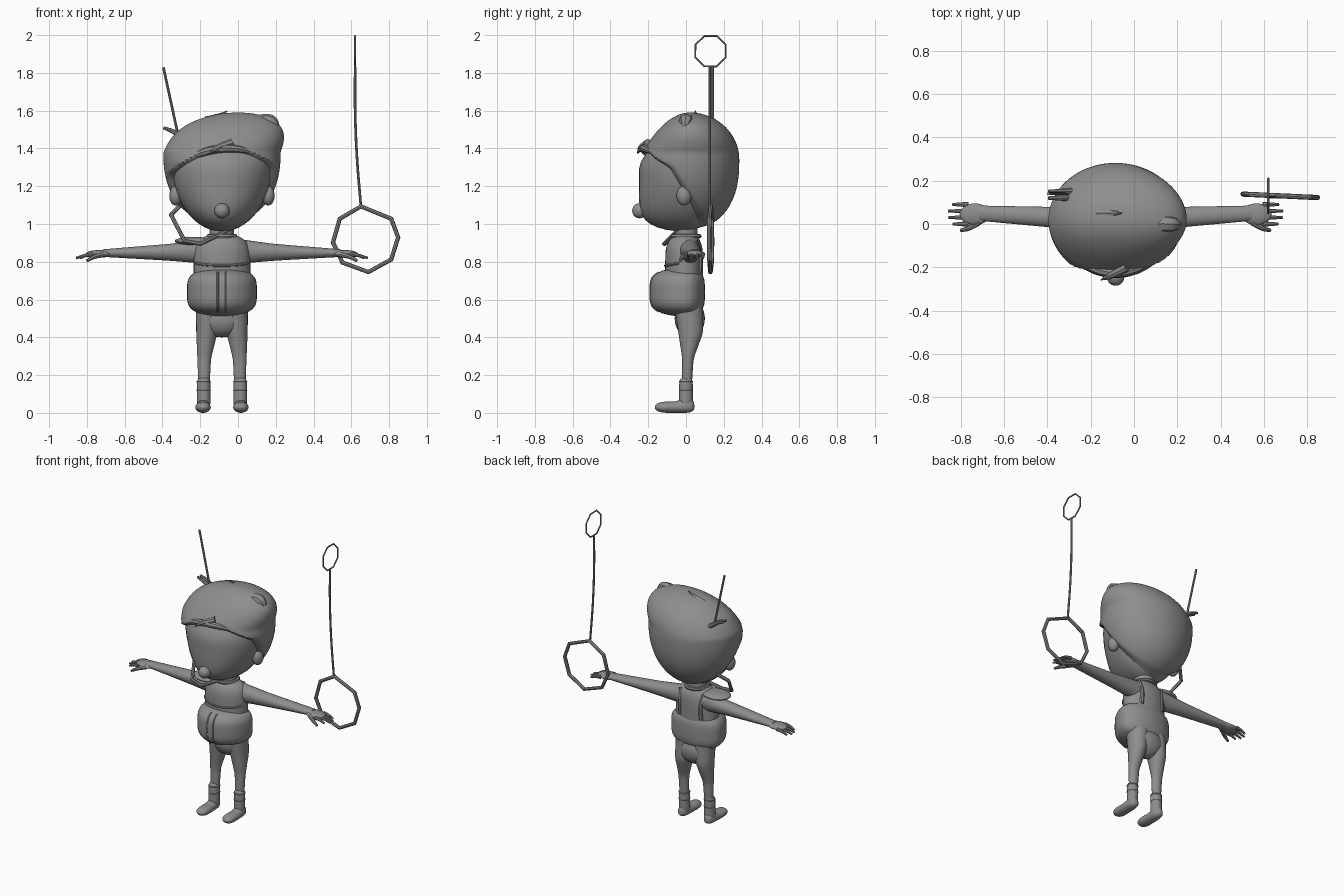
import bpy, bmesh, math
from mathutils import Vector

default_cube = bpy.data.objects.get("Cube")
if default_cube:
    bpy.data.objects.remove(default_cube, do_unlink=True)

MIDDLE = -.085        # the figure stands a little off centre
TONE = (.27, .27, .27, 1)
parts = []

grey = bpy.data.materials.new("plain grey")
grey.use_nodes = True
grey.diffuse_color = TONE
shader = next(node for node in grey.node_tree.nodes if node.type == 'BSDF_PRINCIPLED')
shader.inputs["Base Color"].default_value = TONE


def add(name, mesh, origin=MIDDLE, mirror=False):
    mesh.materials.clear()
    mesh.materials.append(grey)
    part = bpy.data.objects.new(name, mesh)
    part.location.x = origin
    bpy.context.collection.objects.link(part)
    if mirror:
        part.modifiers.new("Mirror", 'MIRROR')
    parts.append(part)


def add_bmesh(name, bm, **options):
    bmesh.ops.recalc_face_normals(bm, faces=bm.faces)
    mesh = bpy.data.meshes.new(name)
    bm.to_mesh(mesh)
    bm.free()
    add(name, mesh, **options)


def egg(t, peak=.5, low=2, top=2):
    """Rounded bulge from zero to zero; higher powers give fuller ends."""
    if t < peak:
        return math.sqrt(max(0, 1 - ((peak - t) / peak) ** low))
    return math.sqrt(max(0, 1 - ((t - peak) / (1 - peak)) ** top))


def mix(t, *values):
    """Blend through evenly spaced values."""
    place = t * (len(values) - 1)
    index = min(int(place), len(values) - 2)
    return values[index] + (values[index + 1] - values[index]) * (place - index)


def loft(name, axis, start, stop, section, sides=32, steps=24, carve=None, **options):
    """Skin ovals; section(t) gives both centres, the width, and the front and back depth."""
    order = {'x': (2, 0, 1), 'y': (0, 2, 1), 'z': (0, 1, 2)}[axis]
    bm = bmesh.new()
    rings = []
    for step in range(steps + 1):
        t = (1 - math.cos(math.pi * step / steps)) / 2
        across, along, width, front, back = section(t)
        ring = []
        for side in range(sides):
            angle = math.tau * side / sides
            depth = back if math.sin(angle) > 0 else front
            local = (across + math.cos(angle) * max(width, .003),
                     along + math.sin(angle) * max(depth, .003),
                     start + (stop - start) * t)
            ring.append(bm.verts.new([local[index] for index in order]))
        rings.append(ring)
    for lower, upper in zip(rings, rings[1:]):
        for side in range(sides):
            after = (side + 1) % sides
            bm.faces.new((lower[side], lower[after], upper[after], upper[side]))
    bm.faces.new(rings[0])
    bm.faces.new(rings[-1])
    if carve:
        for vert in bm.verts:
            vert.co.xy *= 1 - carve(vert.co)
    add_bmesh(name, bm, **options)


def ball(name, centre, size, **options):
    bm = bmesh.new()
    bmesh.ops.create_uvsphere(bm, u_segments=24, v_segments=16, radius=1)
    bmesh.ops.scale(bm, vec=size, verts=bm.verts)
    bmesh.ops.translate(bm, vec=centre, verts=bm.verts)
    add_bmesh(name, bm, **options)


def tube(name, points, radius, taper=lambda t: 1, loop=False, **options):
    """Round bar: a smooth path, or a closed ring with straight sides."""
    curve = bpy.data.curves.new(name, 'CURVE')
    curve.dimensions = '3D'
    curve.bevel_depth, curve.bevel_resolution = radius, 2
    curve.use_fill_caps = True
    curve.resolution_u = 1 if loop else 6
    spline = curve.splines.new('BEZIER')
    spline.bezier_points.add(len(points) - 1)
    for index, (knot, point) in enumerate(zip(spline.bezier_points, points)):
        knot.co = point
        knot.radius = max(.05, taper(index / (len(points) - 1)))
        knot.handle_left_type = knot.handle_right_type = 'VECTOR' if loop else 'AUTO'
    spline.use_cyclic_u = loop
    helper = bpy.data.objects.new("curve_helper", curve)
    bpy.context.collection.objects.link(helper)
    graph = bpy.context.evaluated_depsgraph_get()
    mesh = bpy.data.meshes.new_from_object(helper.evaluated_get(graph))
    bpy.data.objects.remove(helper, do_unlink=True)
    add(name, mesh, **options)


def ring(centre, right, up, degrees):
    return [Vector(centre) + Vector(right) * math.cos(math.radians(angle))
            + Vector(up) * math.sin(math.radians(angle)) for angle in degrees]


def band(x, y, z, size):
    return ring((x, y, z), (size, 0, 0), (0, size, 0), range(0, 360, 15))


def pointed(t):
    return 1 - t * t


def blunt(t):
    return 1 - t / 2


# Head, nose and ears
loft("head", 'z', .96, 1.54, lambda t: (
    0, 0, .27 * egg(t, .65), .25 * egg(t, .6, low=7, top=1), .2 * egg(t, .6)))
ball("nose", (0, -.245, 1.07), (.04, .04, .04))
ball("ears", (.245, -.01, 1.15), (.034, .04, .052), mirror=True)


# Hair, sunk under the skin over the face
def hairline(x):
    return 1.4 - 1.3 * (x - .03) ** 2


def sink_face(point):
    temple = max(-.1, .8 - .67 * point.z)
    below = min(1, max(0, (hairline(point.x) - point.z) / .03))
    ahead = min(1, max(0, (temple - point.y) / .06))
    return .25 * below * ahead


loft("hair", 'z', .97, 1.59, lambda t: (
    max(0, t - .66) * .25, .02, .31 * egg(t, .62, top=3),
    .28 * egg(t, .58, top=1), .262 * egg(t, .6, low=2.5)),
    sides=144, steps=80, carve=sink_face)

# Locks of hair
sweep = [step / 20 for step in range(4, -6, -1)]
tube("fringe", [(x, 2 * x * x - .225, hairline(x)) for x in sweep], .022,
     lambda t: math.sin(math.pi * t) ** .5)
tube("fringe_tip", [(.05, -.2, 1.43), (-.03, -.24, 1.4), (-.07, -.26, 1.37)], .022, pointed)
tube("crown_tuft", [(-.08, .05, 1.54), (-.03, .05, 1.56), (.03, .05, 1.6)], .03, pointed)
tube("left_lock", [(.17, 0, 1.52), (.26, 0, 1.54), (.305, -.01, 1.48)], .05, pointed)
for y in (.12, .15):
    tube("side_strand", [(-.2, y, 1.45), (-.26, y, 1.49), (-.31, y, 1.51)], .016, blunt)

# Neck, torso and collar
loft("neck", 'z', .88, 1.03, lambda t: (0, 0, .065, .06, .06), steps=4)


def torso_shape(t):
    full = egg(t, low=6, top=6)
    return 0, 0, .15 * full, .11 * full, .09 * full


def vest_shape(t):
    full = egg(t, low=4, top=4)
    return 0, 0, .185 * full, .19 * full, .1 * full


loft("torso", 'z', .5, .95, torso_shape)
tube("collar", band(0, 0, .935, .07), .012, loop=True)

# Padded vest with placket, yoke, back straps and shoulder flap
loft("vest", 'z', .51, .77, vest_shape, sides=40)
tube("placket", [(.022, .003 - vest_shape(t / 10)[3], .51 + .026 * t) for t in range(1, 10)],
     .006, mirror=True)
tube("yoke_seam", ring((0, 0, .8), (.148, 0, 0), (0, .108, .02), range(200, 350, 10)), .008)
tube("back_straps", [(.08, .07, .74), (.08, .07, .84), (.09, .05, .91)], .014, mirror=True)
ball("shoulder_flap", (-.15, 0, .91), (.1, .075, .022))

# Arms and hands
loft("arms", 'x', .09, .63, lambda t: (
    mix(t, .02, .05), mix(t, .86, .846), mix(t, .055, .035),
    mix(t, .07, .05, .035, .02), mix(t, .06, .04, .03, .02)), sides=24, mirror=True)
ball("palms", (.65, .045, .842), (.07, .05, .02), mirror=True)
for finger in range(4):
    y = .03 * finger
    reach = .75 + .025 * math.sin(finger)
    tube("fingers", [(.68, y, .84), (.72, y, .834), (reach, y, .82)], .0125, blunt, mirror=True)
tube("thumbs", [(.63, .01, .84), (.68, -.02, .825), (.715, -.03, .805)], .016, blunt, mirror=True)

# Trousers and legs
ball("hips", (0, .02, .5), (.125, .08, .1))


def leg_shape(t):
    depth = mix(t, .026, .03, .065, .075)
    return (mix(t, .095, .094, .08, .07), mix(t, .005, .01, .025, .015),
            mix(t, .03, .036, .056, .068), depth, depth)


loft("legs", 'z', .15, .56, leg_shape, sides=24, mirror=True)


# Boots
def shaft_shape(t):
    size = .036 * egg(t, low=8, top=8)
    return .097, 0, size, size, size


def foot_shape(t):
    full = egg(t, low=4, top=6)
    return .1, .03, mix(t, .045, .033) * full, .03 * full, mix(t, .03, .03, .06) * full


loft("boot_shafts", 'z', .02, .19, shaft_shape, sides=24, mirror=True)
loft("boot_feet", 'y', -.165, .045, foot_shape, sides=24, mirror=True)
for z in (.12, .165):
    tube("boot_straps", band(.097, 0, z, .033), .005, loop=True, mirror=True)

# Hand ring, its cord and the small ring above
tube("large_ring", ring((.675, .13, .92), (.173, -.008, 0), (0, 0, .175),
     (98, 38, 3, -38, -85, -135, -174, -218)), .012, loop=True, origin=0)
tube("cord", [(.65, .125, 1.1), (.63, .125, 1.35), (.62, .125, 1.6), (.62, .125, 1.83)],
     .007, origin=0)
tube("small_ring", ring((.62, .13, 1.915), (0, .087, 0), (0, 0, .087),
     range(22, 360, 45)), .005, loop=True, origin=0)

# Tilted ring at the neck and the rod above the head
tube("neck_ring", ring((-.2, 0, 1.01), (.165, 0, 0), (0, .115, .115),
     (128, 160, 240, 270, 340, 380, 430)), .012, loop=True, origin=0)
tube("rod", [(-.395, .14, 1.83), (-.315, .14, 1.46)], .007, origin=0)

# Smooth shading with crisp edges
bpy.ops.object.select_all(action='DESELECT')
for part in parts:
    part.select_set(True)
bpy.context.view_layer.objects.active = parts[0]
bpy.ops.object.shade_smooth_by_angle(angle=math.radians(40))
